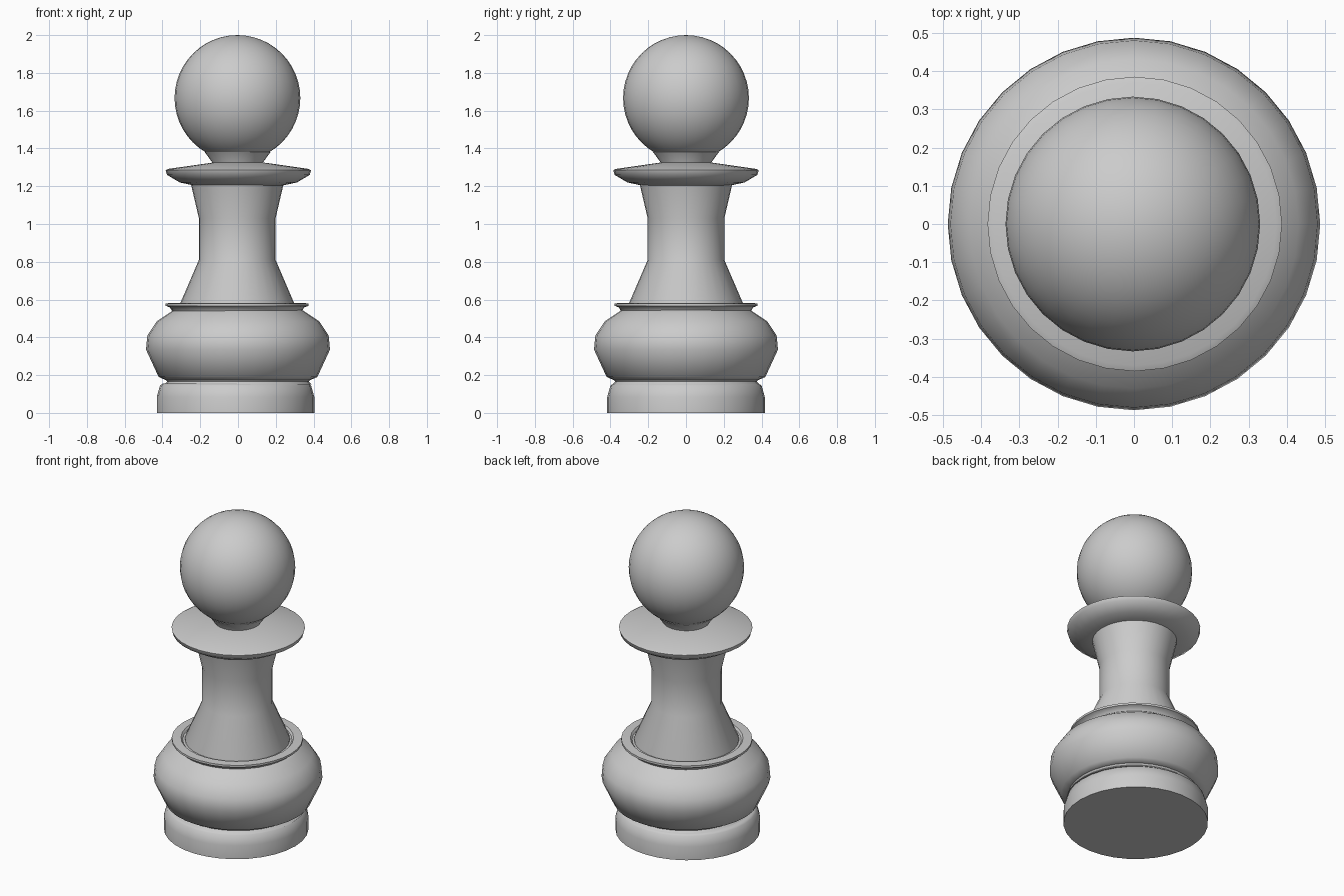
import bpy, bmesh, math

SIDES = 32

default = bpy.data.objects.get("Cube")
if default:
    bpy.data.objects.remove(default, do_unlink=True)

grey = bpy.data.materials.new("plain_grey")
grey.use_nodes = True
colour = (0.6, 0.6, 0.6, 1)
grey.diffuse_color = colour
grey.node_tree.nodes["Principled BSDF"].inputs["Base Color"].default_value = colour


def finish(name, bm, x, angle):
    """Turn a bmesh into a smooth shaded object."""
    bmesh.ops.recalc_face_normals(bm, faces=bm.faces)
    mesh = bpy.data.meshes.new(name)
    bm.to_mesh(mesh)
    bm.free()
    mesh.materials.append(grey)
    obj = bpy.data.objects.new(name, mesh)
    obj.location.x = x
    bpy.context.collection.objects.link(obj)
    bpy.ops.object.select_all(action="DESELECT")
    obj.select_set(True)
    bpy.context.view_layer.objects.active = obj
    bpy.ops.object.shade_smooth_by_angle(angle=math.radians(angle))


def lathe(name, profile, x=0, angle=50):
    """Revolve (radius, height) points and cap both ends."""
    bm = bmesh.new()
    rings = []
    for r, z in profile:
        turns = [2 * math.pi * i / SIDES for i in range(SIDES)]
        rings.append([bm.verts.new((r * math.cos(a), r * math.sin(a), z)) for a in turns])
    for low, high in zip(rings, rings[1:]):
        for i in range(SIDES):
            j = (i + 1) % SIDES
            bm.faces.new((low[i], low[j], high[j], high[i]))
    bm.faces.new(rings[0])
    bm.faces.new(rings[-1])
    finish(name, bm, x, angle)


# Foot and the groove above it
lathe("foot", [(.417, 0), (.417, .085), (.4, .145), (.385, .155)], x=-.013)
lathe("foot_groove", [(.39, .15), (.375, .165), (.385, .18)])

# Bulging body and its rim
lathe("body", [(.385, .175), (.42, .19), (.487, .335), (.48, .41),
               (.43, .485), (.355, .535), (.34, .545)])
lathe("body_rim", [(.345, .54), (.355, .558), (.378, .567), (.378, .58),
                   (.325, .582), (.315, .57)], x=-.005)

# Waisted stem
lathe("stem", [(.302, .56), (.302, .58), (.203, .81), (.203, 1.03), (.245, 1.21)], x=-.004)

# Collar and short neck
lathe("collar", [(.24, 1.205), (.31, 1.22), (.378, 1.26), (.385, 1.285),
                 (.37, 1.292), (.13, 1.326)], x=.002)
lathe("neck", [(.132, 1.315), (.135, 1.327), (.175, 1.382), (.15, 1.386)], x=-.002)

# Round head
bm = bmesh.new()
bmesh.ops.create_uvsphere(bm, u_segments=SIDES, v_segments=24, radius=.333)
bmesh.ops.translate(bm, verts=bm.verts, vec=(0, 0, 1.667))
finish("head", bm, -.003, 60)
